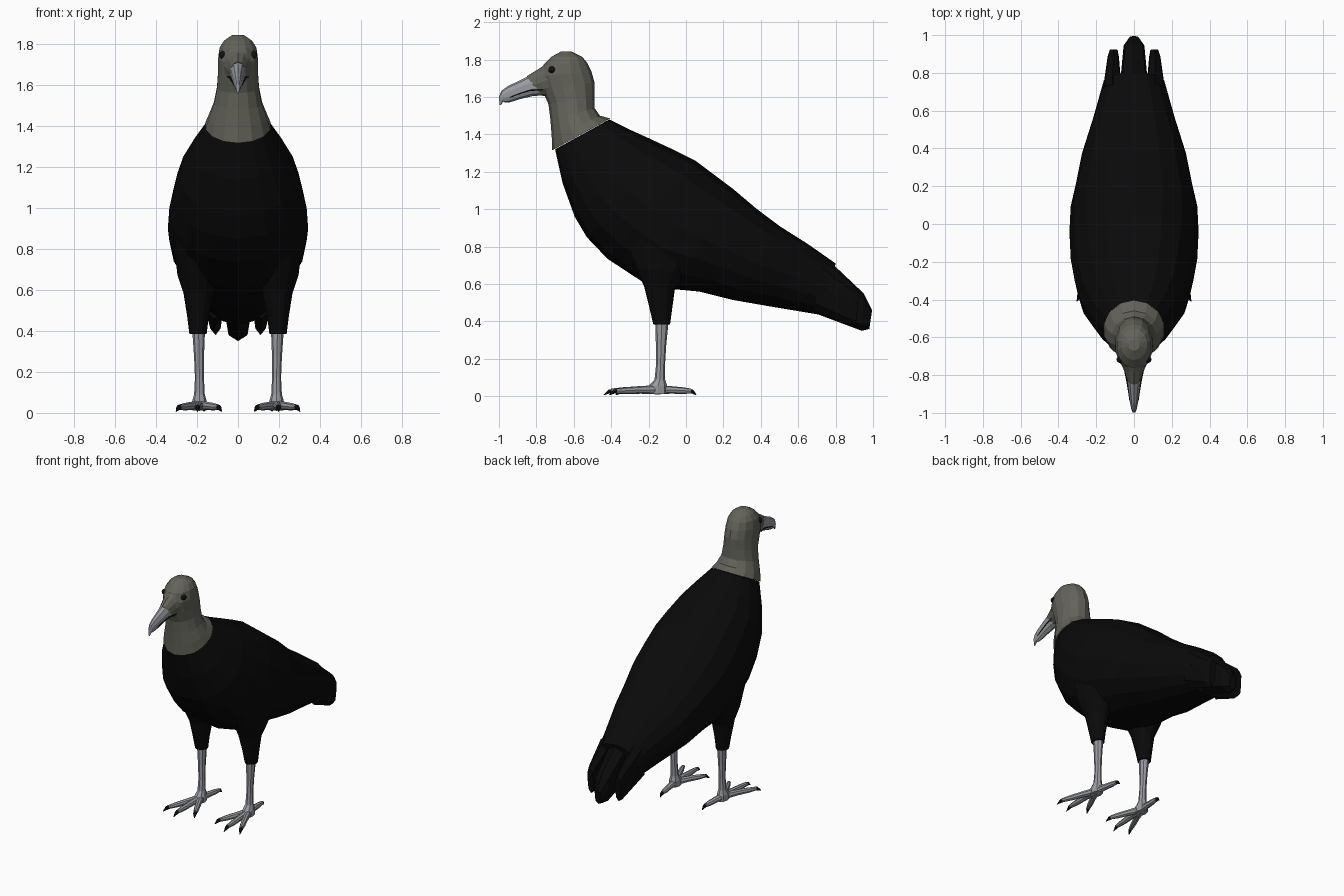
import bpy, bmesh, math
from mathutils import Vector


def material(name, colour):
    m = bpy.data.materials.new(name)
    m.diffuse_color = (*colour, 1)
    return m


PLUMAGE = material("black plumage", (0.003, 0.003, 0.003))
SKIN = material("grey skin", (0.125, 0.125, 0.102))
HORN = material("pale horn", (0.32, 0.33, 0.36))
DARK = material("dark claw", (0.006, 0.006, 0.006))


def skin_rings(name, rings, mat, mirror=False):
    """Join rings of points into a closed, flat shaded surface."""
    bm = bmesh.new()
    loops = [[bm.verts.new(p) for p in ring] for ring in rings]
    n = len(loops[0])
    for a, b in zip(loops, loops[1:]):
        for i in range(n):
            j = (i + 1) % n
            bm.faces.new((a[i], a[j], b[j], b[i]))
    bm.faces.new(loops[0])
    bm.faces.new(loops[-1])
    bmesh.ops.recalc_face_normals(bm, faces=bm.faces)
    mesh = bpy.data.meshes.new(name)
    bm.to_mesh(mesh)
    bm.free()
    mesh.materials.append(mat)
    obj = bpy.data.objects.new(name, mesh)
    bpy.context.collection.objects.link(obj)
    if mirror:
        obj.modifiers.new("mirror", 'MIRROR')
    return obj


def loft(name, sections, mat, n=12, power=1.0, mirror=False):
    """Sections: (y1, z1, y2, z2, half width, centre x), ends of the ring in side view."""
    rings = []
    for y1, z1, y2, z2, w, x in sections:
        a, b = Vector((x, y1, z1)), Vector((x, y2, z2))
        ring = []
        for i in range(n):
            t = 2 * math.pi * i / n
            s = math.sin(t)
            side = math.copysign(abs(s) ** power, s) * w
            ring.append((a + b) / 2 + (a - b) / 2 * math.cos(t) + Vector((side, 0, 0)))
        rings.append(ring)
    return skin_rings(name, rings, mat, mirror)


def tube(name, path, radii, mat, n=8):
    """Round tube along a path, mirrored to the other side."""
    pts = [Vector(p) for p in path]
    rings = []
    for i, p in enumerate(pts):
        d = (pts[min(i + 1, len(pts) - 1)] - pts[max(i - 1, 0)]).normalized()
        u = d.cross(Vector((0, 0, 1))).normalized()
        v = u.cross(d)
        rings.append([p + radii[i] * (u * math.cos(k * math.tau / n) + v * math.sin(k * math.tau / n))
                      for k in range(n)])
    return skin_rings(name, rings, mat, True)


# Body with folded wings, from neck to tail root
loft("body", [
    (-0.41, 1.48, -0.70, 1.32, 0.155, 0), (-0.31, 1.43, -0.66, 1.14, 0.225, 0),
    (-0.20, 1.38, -0.595, 0.96, 0.285, 0), (-0.06, 1.315, -0.53, 0.85, 0.315, 0),
    (0.05, 1.26, -0.42, 0.735, 0.335, 0), (0.15, 1.185, -0.23, 0.61, 0.342, 0),
    (0.25, 1.11, -0.06, 0.572, 0.335, 0), (0.38, 1.00, 0.07, 0.56, 0.305, 0),
    (0.50, 0.91, 0.25, 0.515, 0.275, 0), (0.65, 0.815, 0.48, 0.475, 0.215, 0),
    (0.80, 0.71, 0.72, 0.435, 0.16, 0)], PLUMAGE, 16, 0.85)

# Tail feathers
loft("middle_tail_feather", [
    (0.76, 0.73, 0.70, 0.44, 0.075, 0), (0.95, 0.55, 0.94, 0.35, 0.055, 0),
    (0.995, 0.46, 0.98, 0.36, 0.025, 0)], PLUMAGE, 8, 0.5)
loft("side_tail_feather", [
    (0.74, 0.72, 0.68, 0.46, 0.05, 0.115), (0.90, 0.59, 0.87, 0.38, 0.03, 0.11),
    (0.925, 0.56, 0.91, 0.38, 0.022, 0.108)], PLUMAGE, 8, 0.5, True)

# Thighs, shanks and feet
loft("thigh", [
    (-0.36, 0.86, 0.12, 0.82, 0.115, 0.20), (-0.27, 0.68, 0.0, 0.66, 0.10, 0.195),
    (-0.225, 0.59, -0.06, 0.57, 0.073, 0.192), (-0.195, 0.47, -0.075, 0.46, 0.052, 0.195),
    (-0.175, 0.385, -0.085, 0.385, 0.042, 0.195)], PLUMAGE, 12, 1, True)
loft("shank", [
    (-0.165, 0.40, -0.093, 0.40, 0.031, 0.192), (-0.161, 0.27, -0.106, 0.27, 0.024, 0.190),
    (-0.160, 0.17, -0.112, 0.17, 0.022, 0.188), (-0.168, 0.09, -0.112, 0.09, 0.026, 0.188),
    (-0.20, 0.055, -0.10, 0.055, 0.036, 0.188), (-0.20, 0.012, -0.10, 0.012, 0.034, 0.188)],
    HORN, 8, 1, True)
ROOT = Vector((0.188, -0.15, 0.035))
for name, tip in (("outer", (0.302, -0.41)), ("middle", (0.198, -0.44)),
                  ("inner", (0.08, -0.375)), ("hind", (0.165, 0.055))):
    end = Vector((*tip, 0.012))
    def along(f, z):
        p = ROOT.lerp(end, f)
        return (p.x, p.y, z)
    tube(name + "_toe", [along(0, 0.035), along(0.35, 0.034), along(0.65, 0.030), along(0.86, 0.028)],
         (0.025, 0.02, 0.018, 0.013), HORN)
    tube(name + "_claw", [along(0.80, 0.030), along(0.9, 0.025), along(1, 0.007)],
         (0.013, 0.012, 0.002), DARK, 6)

# Neck and skull
loft("neck_and_head", [
    (-0.715, 1.315, -0.405, 1.485, 0.162, 0), (-0.718, 1.39, -0.46, 1.50, 0.145, 0),
    (-0.725, 1.48, -0.488, 1.54, 0.120, 0), (-0.735, 1.56, -0.49, 1.61, 0.105, 0),
    (-0.765, 1.63, -0.49, 1.68, 0.10, 0), (-0.785, 1.71, -0.505, 1.735, 0.10, 0),
    (-0.76, 1.775, -0.53, 1.785, 0.092, 0), (-0.72, 1.815, -0.555, 1.815, 0.07, 0),
    (-0.67, 1.842, -0.61, 1.842, 0.03, 0)], SKIN, 14)
loft("face", [
    (-0.66, 1.83, -0.66, 1.59, 0.085, 0), (-0.72, 1.80, -0.72, 1.60, 0.078, 0),
    (-0.78, 1.755, -0.76, 1.605, 0.055, 0), (-0.85, 1.712, -0.79, 1.612, 0.037, 0)], SKIN, 12)

# Hooked beak with mouth line
loft("beak", [
    (-0.78, 1.735, -0.74, 1.61, 0.045, 0), (-0.84, 1.713, -0.82, 1.605, 0.037, 0),
    (-0.90, 1.683, -0.89, 1.588, 0.029, 0), (-0.95, 1.660, -0.94, 1.572, 0.022, 0),
    (-0.985, 1.635, -0.965, 1.570, 0.016, 0), (-0.999, 1.605, -0.978, 1.575, 0.011, 0),
    (-0.998, 1.558, -0.990, 1.556, 0.004, 0)], HORN, 10)
tube("mouth_line", [(0.052, -0.765, 1.638), (0.037, -0.83, 1.636), (0.028, -0.89, 1.618),
                    (0.022, -0.94, 1.598)], (0.003, 0.004, 0.003, 0.002), DARK, 6)

# Eyes
bpy.ops.mesh.primitive_uv_sphere_add(segments=12, ring_count=8, radius=0.019, location=(0, 0, 0))
eye = bpy.context.object
eye.name = "eye"
for v in eye.data.vertices:
    v.co += Vector((0.074, -0.717, 1.745))
eye.data.materials.append(DARK)
eye.modifiers.new("mirror", 'MIRROR')
